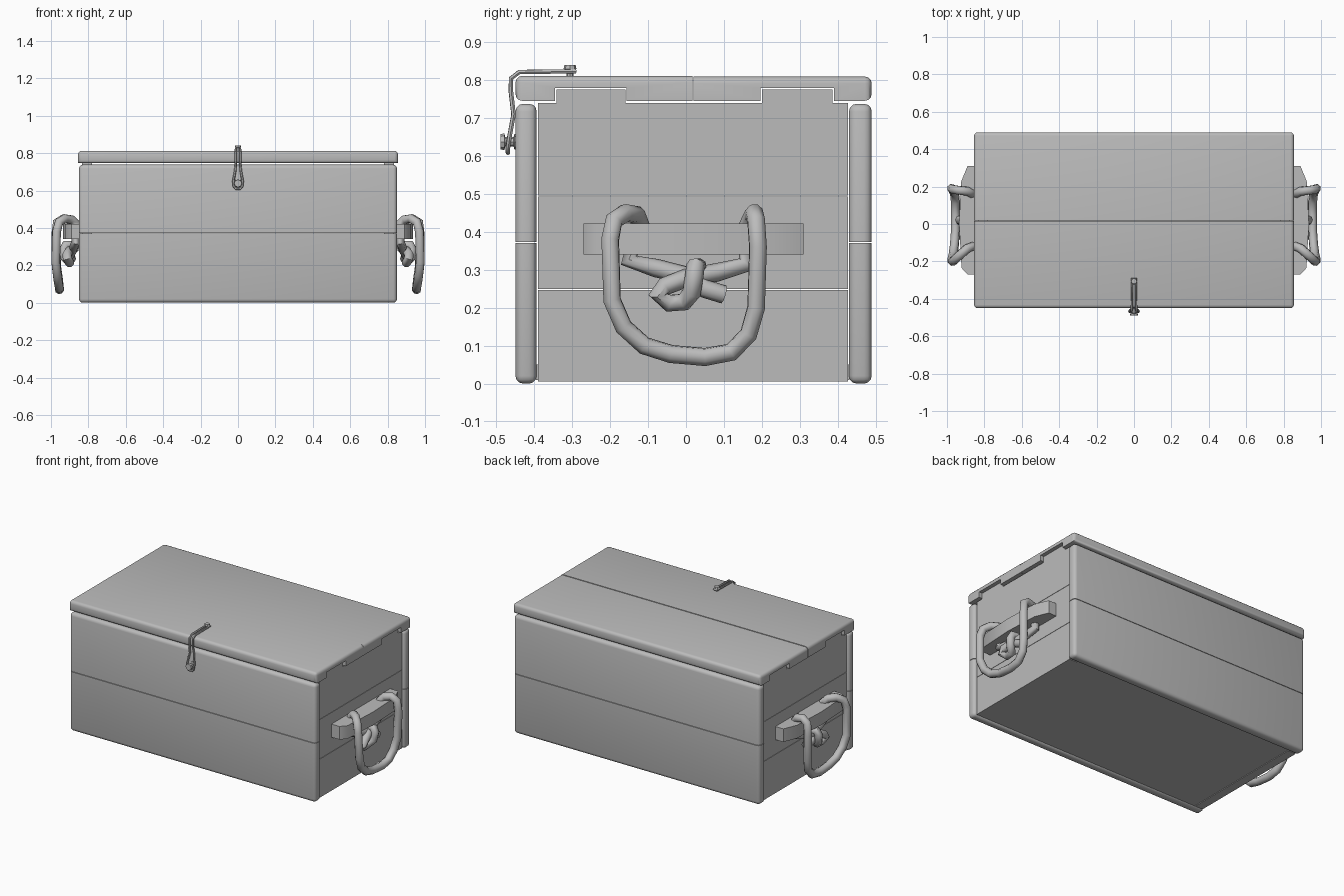
import bpy, bmesh, math
from mathutils import Vector, Matrix

if "Cube" in bpy.data.objects:
    bpy.data.objects.remove(bpy.data.objects["Cube"])

mat = bpy.data.materials.new("plain grey")
mat.diffuse_color = (0.5, 0.5, 0.5, 1)
mat.use_nodes = True
mat.node_tree.nodes["Principled BSDF"].inputs["Base Color"].default_value = mat.diffuse_color


def finish(name, me, angle=40):
    me.materials.clear()
    me.materials.append(mat)
    me.shade_smooth()
    me.set_sharp_from_angle(angle=math.radians(angle))
    ob = bpy.data.objects.new(name, me)
    bpy.context.collection.objects.link(ob)
    return ob


def prism(name, pts, axis, lo, hi, bevel=0, rule=None):
    """Extrude a 2D outline along x (pts are y,z) or z (pts are x,y)."""
    def place(p, t):
        return (t, p[0], p[1]) if axis == 'x' else (p[0], p[1], t)
    bm = bmesh.new()
    a = [bm.verts.new(place(p, lo)) for p in pts]
    b = [bm.verts.new(place(p, hi)) for p in pts]
    bm.faces.new(a)
    bm.faces.new(b)
    n = len(pts)
    for i in range(n):
        j = (i + 1) % n
        bm.faces.new((a[i], a[j], b[j], b[i]))
    bmesh.ops.recalc_face_normals(bm, faces=bm.faces[:])
    if bevel:
        edges = [e for e in bm.edges
                 if rule is None or rule((e.verts[0].co + e.verts[1].co) / 2)]
        bmesh.ops.bevel(bm, geom=edges, offset=bevel, segments=3,
                        profile=0.5, affect='EDGES')
    me = bpy.data.meshes.new(name)
    bm.to_mesh(me)
    bm.free()
    return finish(name, me)


def rect(y0, y1, z0, z1):
    return [(y0, z0), (y1, z0), (y1, z1), (y0, z1)]


def tube(name, pts, radius, res=2, closed=False):
    cu = bpy.data.curves.new(name, 'CURVE')
    cu.dimensions = '3D'
    cu.bevel_depth = radius
    cu.bevel_resolution = res
    cu.use_fill_caps = True
    sp = cu.splines.new('POLY')
    sp.points.add(len(pts) - 1)
    for p, co in zip(sp.points, pts):
        p.co = (*co, 1)
    sp.use_cyclic_u = closed
    tmp = bpy.data.objects.new(name + "_path", cu)
    bpy.context.collection.objects.link(tmp)
    dg = bpy.context.evaluated_depsgraph_get()
    me = bpy.data.meshes.new_from_object(tmp.evaluated_get(dg))
    bpy.data.objects.remove(tmp)
    return finish(name, me, 50)


def peg(name, start, direction, steps):
    """Stepped round peg: steps are (distance, radius)."""
    bm = bmesh.new()
    rings = []
    for d, r in steps:
        rings.append([bm.verts.new((r * math.cos(k * math.pi / 4),
                                    r * math.sin(k * math.pi / 4), d)) for k in range(8)])
    for p, q in zip(rings, rings[1:]):
        for k in range(8):
            bm.faces.new((p[k], p[(k + 1) % 8], q[(k + 1) % 8], q[k]))
    bm.faces.new(rings[0])
    bm.faces.new(rings[-1])
    bmesh.ops.recalc_face_normals(bm, faces=bm.faces[:])
    rot = Vector((0, 0, 1)).rotation_difference(Vector(direction)).to_matrix().to_4x4()
    bm.transform(Matrix.Translation(start) @ rot)
    me = bpy.data.meshes.new(name)
    bm.to_mesh(me)
    bm.free()
    return finish(name, me)


# Front and back wall planks, rounded except along the middle seam
for side, y0, y1 in (("front", -0.45, -0.394), ("back", 0.43, 0.49)):
    for level, z0, z1 in (("lower", 0.0, 0.371), ("upper", 0.374, 0.738)):
        prism(f"{side}_{level}_plank", rect(y0, y1, z0, z1), 'x', -0.85, 0.85, 0.02,
              lambda c: abs(c.z - 0.3725) > 0.01)

# End wall planks; the top one has two tabs that fit into the lid
top_end = [(-0.39, 0.496), (0.428, 0.496), (0.428, 0.74), (0.387, 0.74), (0.387, 0.776),
           (0.2, 0.776), (0.2, 0.74), (-0.16, 0.74), (-0.16, 0.776), (-0.342, 0.776),
           (-0.342, 0.74), (-0.39, 0.74)]
for side, s in (("right", 1), ("left", -1)):
    lo, hi = sorted((s * 0.78, s * 0.835))
    prism(f"{side}_end_lower_plank", rect(-0.39, 0.428, 0.006, 0.247), 'x', lo, hi)
    prism(f"{side}_end_middle_plank", rect(-0.39, 0.428, 0.249, 0.494), 'x', lo, hi)
    prism(f"{side}_end_upper_plank", top_end, 'x', lo, hi)

# Floor
prism("floor", rect(-0.396, 0.432, 0.01, 0.05), 'x', -0.83, 0.83)

# Lid boards, notched below for the end tabs
lid_front = [(-0.45, 0.746), (-0.345, 0.746), (-0.345, 0.78), (-0.157, 0.78),
             (-0.157, 0.746), (0.017, 0.746), (0.017, 0.812), (-0.45, 0.812)]
lid_back = [(0.49, 0.746), (0.39, 0.746), (0.39, 0.78), (0.197, 0.78),
            (0.197, 0.746), (0.02, 0.746), (0.02, 0.81), (0.49, 0.81)]
prism("lid_front_board", lid_front, 'x', -0.855, 0.855, 0.018,
      lambda c: c.y < -0.44 or (c.z > 0.8 and abs(c.x) > 0.8))
prism("lid_back_board", lid_back, 'x', -0.855, 0.855, 0.018,
      lambda c: c.y > 0.48 or (c.z > 0.8 and abs(c.x) > 0.8))

# Handle bars and knotted rope handles
bar = [(0.82, -0.27), (0.89, -0.27), (0.922, -0.235), (0.935, 0.0), (0.925, 0.225),
       (0.89, 0.31), (0.82, 0.31)]
loop = [(.89, .10, .235), (.9, .05, .25), (.88, 0, .285), (.875, -.08, .305),
        (.867, -.15, .325), (.865, -.12, .42), (.89, -.13, .445), (.925, -.16, .45),
        (.957, -.19, .43), (.97, -.2, .38), (.975, -.195, .22), (.967, -.165, .15),
        (.96, -.11, .1), (.955, -.04, .078), (.955, .05, .07), (.955, .12, .083),
        (.96, .165, .13), (.97, .185, .2), (.975, .19, .36), (.968, .185, .43),
        (.935, .18, .45), (.89, .175, .44), (.865, .16, .41), (.865, .16, .315),
        (.875, .08, .293), (.9, 0, .278), (.915, -.055, .257), (.912, -.075, .235),
        (.9, -.045, .212), (.9, -.005, .215), (.925, .015, .24), (.932, .022, .285),
        (.92, .025, .31), (.89, .03, .31), (.872, .035, .27)]
for side, s in (("right", 1), ("left", -1)):
    prism(f"{side}_handle_bar", [(s * x, y) for x, y in bar], 'z', 0.34, 0.422)
    tube(f"{side}_rope_handle", [(s * x, y, z) for x, y, z in loop], 0.0245)

# Latch: a wire loop from the lid peg down over the front peg
half = [(.011, -.293, .824), (.011, -.44, .822), (.011, -.462, .805), (.011, -.462, .77),
        (.014, -.455, .71), (.025, -.466, .65), (.022, -.47, .622), (.01, -.47, .609)]
tube("latch_wire", half + [(-x, y, z) for x, y, z in reversed(half)], 0.0065, 1, True)
peg("front_latch_peg", (0, -0.435, 0.638), (0, -1, 0),
    [(0, .02), (.018, .02), (.02, .012), (.042, .012), (.044, .022), (.055, .02)])
peg("lid_latch_peg", (0, -0.306, 0.805), (0, 0, 1),
    [(0, .009), (.023, .009), (.025, .017), (.035, .015)])
